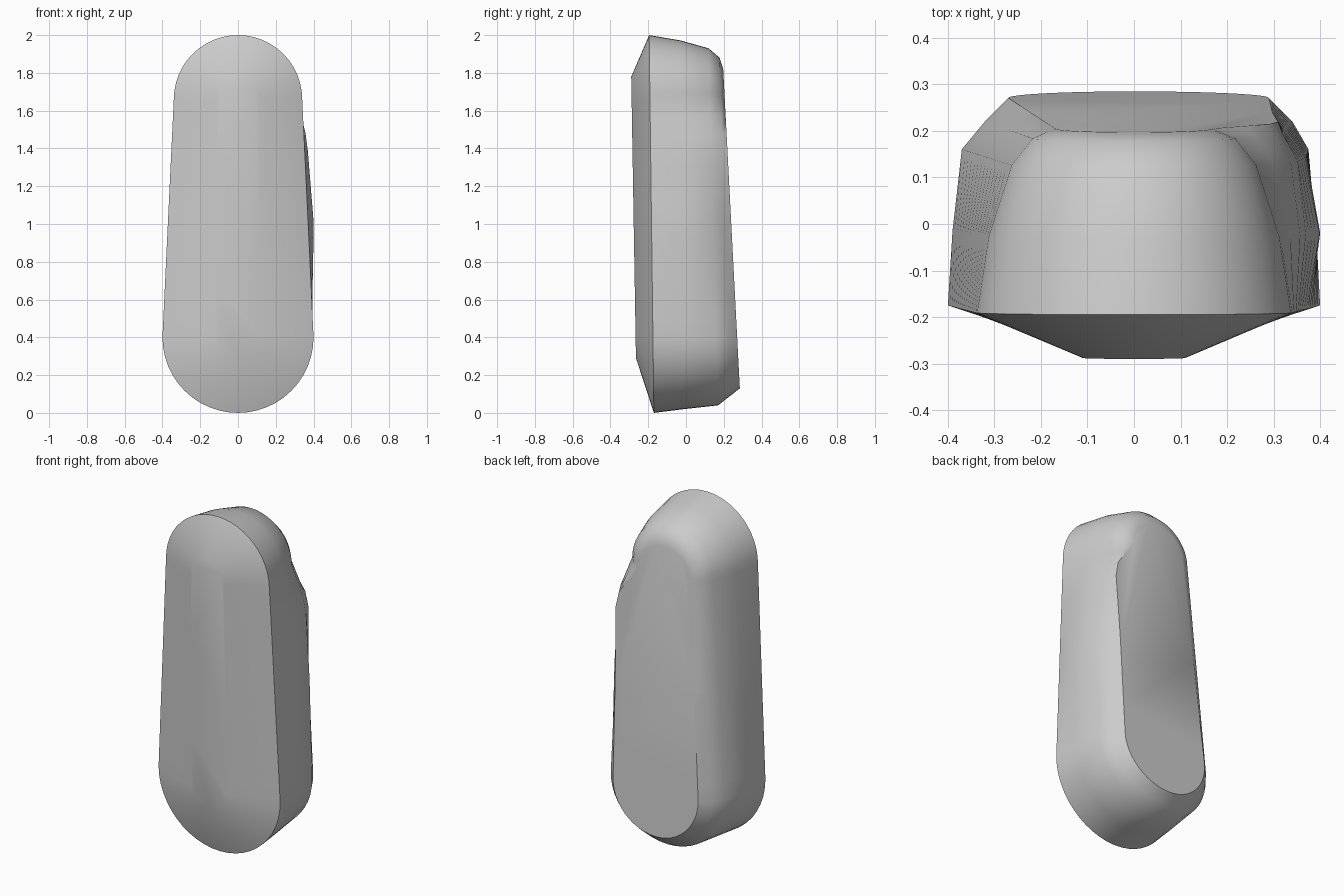
import bpy, math

cube = bpy.data.objects.get("Cube")
if cube:
    bpy.data.objects.remove(cube)

SIDE_STEPS = 14
ARC_STEPS = 24
LOW, HIGH = 0.40, 1.66      # heights where the end arcs begin


def lerp(a, b, t):
    return a + (b - a) * t


def bulge(z, low, mid, high):
    """Extra width of the left flank, fading out at the top."""
    keys = [(LOW, low), (1.0, mid), (1.45, high), (HIGH, 0.0)]
    for (z0, v0), (z1, v1) in zip(keys, keys[1:]):
        if z0 <= z <= z1:
            return lerp(v0, v1, (z - z0) / (z1 - z0))
    return 0.0


def ring(bottom, top, flank=(0, 0, 0)):
    """Tapered capsule outline; bottom and top are (half width, y, end z)."""
    (wb, yb, zb), (wt, yt, zt) = bottom, top
    outline = []
    for i in range(ARC_STEPS):                      # top arc, left to right
        a = math.pi * i / ARC_STEPS
        outline.append((wt * math.cos(a), HIGH + (zt - HIGH) * math.sin(a)))
    for i in range(SIDE_STEPS):                     # right flank, downwards
        t = i / SIDE_STEPS
        outline.append((-lerp(wt, wb, t), lerp(HIGH, LOW, t)))
    for i in range(ARC_STEPS):                      # bottom arc
        a = math.pi * i / ARC_STEPS
        x = -wb * math.cos(a)
        extra = flank[0] * max(0, x / wb)
        outline.append((x + extra, LOW - (LOW - zb) * math.sin(a)))
    for i in range(SIDE_STEPS):                     # left flank, upwards
        t = i / SIDE_STEPS
        z = lerp(LOW, HIGH, t)
        outline.append((lerp(wb, wt, t) + bulge(z, *flank), z))
    return [(x, lerp(yb, yt, (z - zb) / (zt - zb)), z) for x, z in outline]


# Outlines from the front plateau to the back face
rings = [
    ring((0.12, -0.265, 0.29), (0.11, -0.29, 1.78)),
    ring((0.40, -0.17, 0.00), (0.34, -0.195, 2.00)),
    ring((0.39, -0.01, 0.02), (0.315, -0.03, 1.972), (0.0, 0.047, 0.037)),
    ring((0.37, 0.17, 0.04), (0.265, 0.12, 1.93), (0.005, 0.05, 0.067)),
    ring((0.32, 0.23, 0.087), (0.22, 0.178, 1.88), (0.02, 0.05, 0.083)),
    ring((0.27, 0.285, 0.13), (0.17, 0.197, 1.82), (0.02, 0.075, 0.125)),
]
n = len(rings[0])
verts = [p for r in rings for p in r]
faces = [tuple(range(n))[::-1], tuple(range(len(verts) - n, len(verts)))]
for k in range(len(rings) - 1):
    for i in range(n):
        j = (i + 1) % n
        faces.append((k * n + i, k * n + j, (k + 1) * n + j, (k + 1) * n + i))

mesh = bpy.data.meshes.new("capsule_body")
mesh.from_pydata(verts, [], faces)
mesh.update()
body = bpy.data.objects.new("capsule_body", mesh)
bpy.context.collection.objects.link(body)

# Plain grey finish
grey = bpy.data.materials.new("light_grey")
grey.use_nodes = True
colour = (0.6, 0.6, 0.6, 1)
grey.diffuse_color = colour
grey.node_tree.nodes["Principled BSDF"].inputs["Base Color"].default_value = colour
mesh.materials.append(grey)

bpy.context.view_layer.objects.active = body
body.select_set(True)
bpy.ops.object.mode_set(mode='EDIT')
bpy.ops.mesh.select_all(action='SELECT')
bpy.ops.mesh.normals_make_consistent(inside=False)
bpy.ops.object.mode_set(mode='OBJECT')
bpy.ops.object.shade_smooth_by_angle(angle=math.radians(35))
